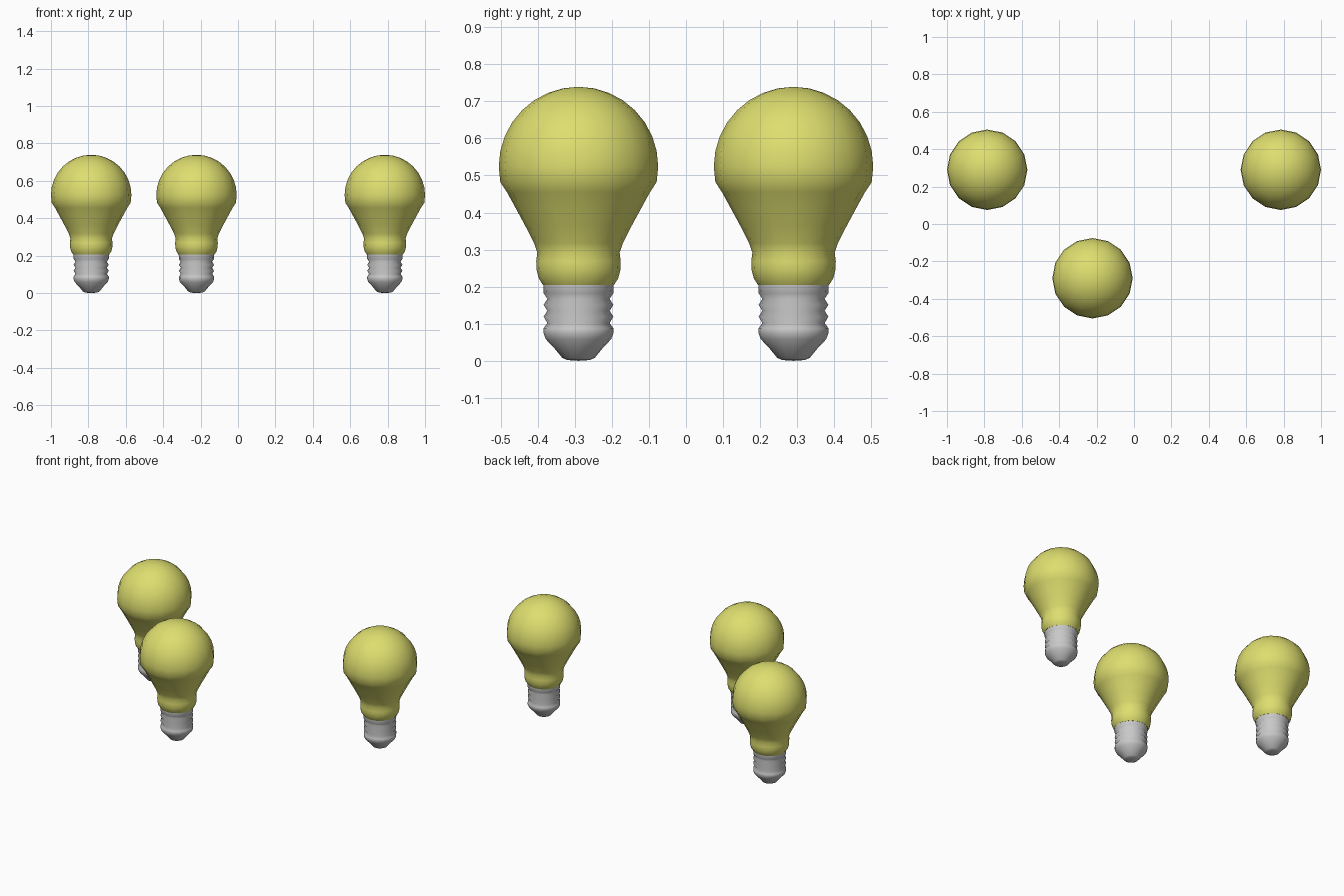
import bpy, bmesh, math

if "Cube" in bpy.data.objects:
    bpy.data.objects.remove(bpy.data.objects["Cube"])

SIDES = 16


def material(name, rgb):
    m = bpy.data.materials.new(name)
    m.diffuse_color = (*rgb, 1)
    m.use_nodes = True
    m.node_tree.nodes["Principled BSDF"].inputs["Base Color"].default_value = m.diffuse_color
    return m


yellow = material("yellow glass", (0.73, 0.73, 0.16))
grey = material("grey metal", (0.58, 0.58, 0.58))


def lathe(name, profile, mat, location, sharp):
    """Revolve (radius, z) points about the vertical axis, with capped ends."""
    bm = bmesh.new()
    rings = []
    for r, z in profile:
        if r < 1e-5:
            rings.append([bm.verts.new((0, 0, z))] * SIDES)
        else:
            angles = [2 * math.pi * i / SIDES for i in range(SIDES)]
            rings.append([bm.verts.new((r * math.cos(a), r * math.sin(a), z)) for a in angles])
    for low, high in zip(rings, rings[1:]):
        for i in range(SIDES):
            j = (i + 1) % SIDES
            corners = list(dict.fromkeys((low[i], low[j], high[j], high[i])))
            bm.faces.new(corners)
    mesh = bpy.data.meshes.new(name)
    bmesh.ops.recalc_face_normals(bm, faces=bm.faces)
    bm.to_mesh(mesh)
    bm.free()
    mesh.materials.append(mat)
    obj = bpy.data.objects.new(name, mesh)
    obj.location = location
    bpy.context.collection.objects.link(obj)
    bpy.ops.object.select_all(action='DESELECT')
    obj.select_set(True)
    bpy.context.view_layer.objects.active = obj
    bpy.ops.object.shade_smooth_by_angle(angle=math.radians(sharp))


# Glass: collar and tapering neck, then a round dome
R, CZ = 0.215, 0.524
glass = [(0, 0.205), (0.096, 0.205), (0.107, 0.222), (0.113, 0.245), (0.114, 0.268),
         (0.111, 0.292), (0.120, 0.318), (0.144, 0.365), (0.170, 0.413), (0.193, 0.455)]
for k in range(-1, 9):
    a = math.radians(k * 11.25)
    glass.append((R * math.cos(a), CZ + R * math.sin(a)))
glass[-1] = (0, CZ + R)

# Screw base: rounded tip, threads, straight rim
base = [(0, 0), (0.030, 0.002), (0.044, 0.008), (0.066, 0.035), (0.088, 0.058),
        (0.094, 0.074), (0.094, 0.088), (0.084, 0.102), (0.094, 0.119), (0.084, 0.135),
        (0.094, 0.151), (0.084, 0.167), (0.094, 0.182), (0.095, 0.205), (0, 0.205)]

for i, (x, y) in enumerate([(-0.785, 0.29), (-0.222, -0.29), (0.785, 0.29)], 1):
    lathe(f"glass_bulb_{i}", glass, yellow, (x, y, 0), 50)
    lathe(f"screw_base_{i}", base, grey, (x, y, 0), 75)
